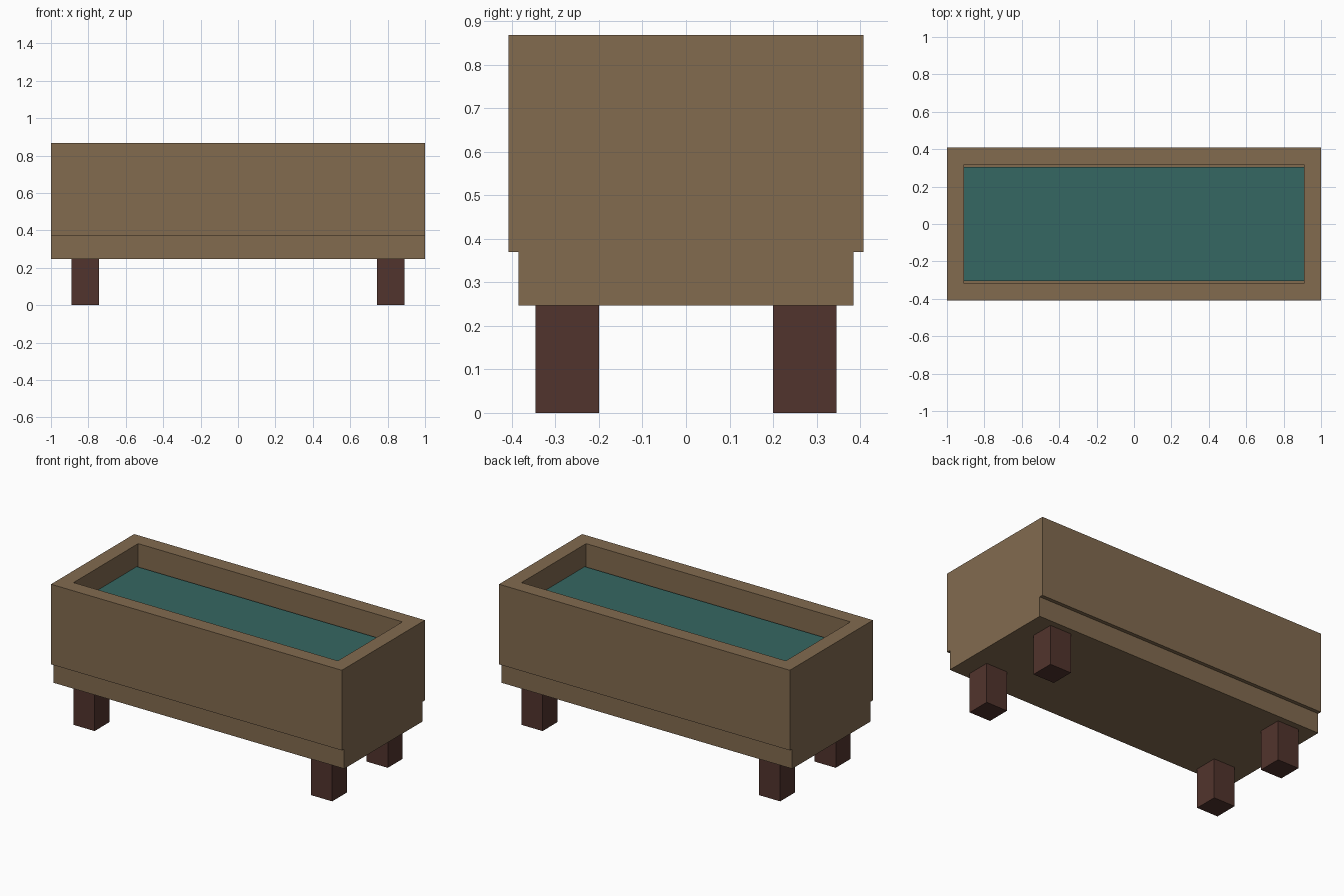
import bpy
import bmesh

default = bpy.data.objects.get("Cube")
if default:
    bpy.data.objects.remove(default, do_unlink=True)


def material(name, rgb):
    mat = bpy.data.materials.new(name)
    mat.use_nodes = True
    mat.diffuse_color = (*rgb, 1)
    mat.node_tree.nodes["Principled BSDF"].inputs["Base Color"].default_value = (*rgb, 1)
    return mat


wood = material("tan wood", (0.223, 0.145, 0.078))
dark_wood = material("dark leg wood", (0.083, 0.034, 0.026))
teal = material("teal water", (0.036, 0.136, 0.122))


def box(name, mat, half_x, half_y, bottom, top, center=(0, 0), wall=0, floor=0):
    """Flat-sided box; with a wall thickness it is hollowed from the top down to floor."""
    bm = bmesh.new()
    bmesh.ops.create_cube(bm, size=2)
    for v in bm.verts:
        v.co.x = center[0] + v.co.x * half_x
        v.co.y = center[1] + v.co.y * half_y
        v.co.z = top if v.co.z > 0 else bottom
    if wall:
        lid = max(bm.faces, key=lambda f: f.calc_center_median().z)
        bmesh.ops.inset_region(bm, faces=[lid], thickness=wall, use_even_offset=True)
        inner = bmesh.ops.extrude_discrete_faces(bm, faces=[lid])["faces"][0]
        for v in inner.verts:
            v.co.z = floor
    bmesh.ops.recalc_face_normals(bm, faces=bm.faces)
    mesh = bpy.data.meshes.new(name)
    bm.to_mesh(mesh)
    bm.free()
    mesh.materials.append(mat)
    obj = bpy.data.objects.new(name, mesh)
    bpy.context.collection.objects.link(obj)
    return obj


# Trough: overhanging hollow body on a narrower base
box("trough_body", wood, 1.0, 0.408, 0.37, 0.868, wall=0.091, floor=0.38)
box("trough_base", wood, 1.0, 0.385, 0.247, 0.37)

# Water, with a slim gap along the long walls
box("water", teal, 0.909, 0.304, 0.38, 0.73)

# Four square legs
for side, x in (("left", 0.817), ("right", -0.817)):
    for end, y in (("front", -0.273), ("back", 0.273)):
        box(f"{end}_{side}_leg", dark_wood, 0.073, 0.073, 0, 0.247, center=(x, y))
